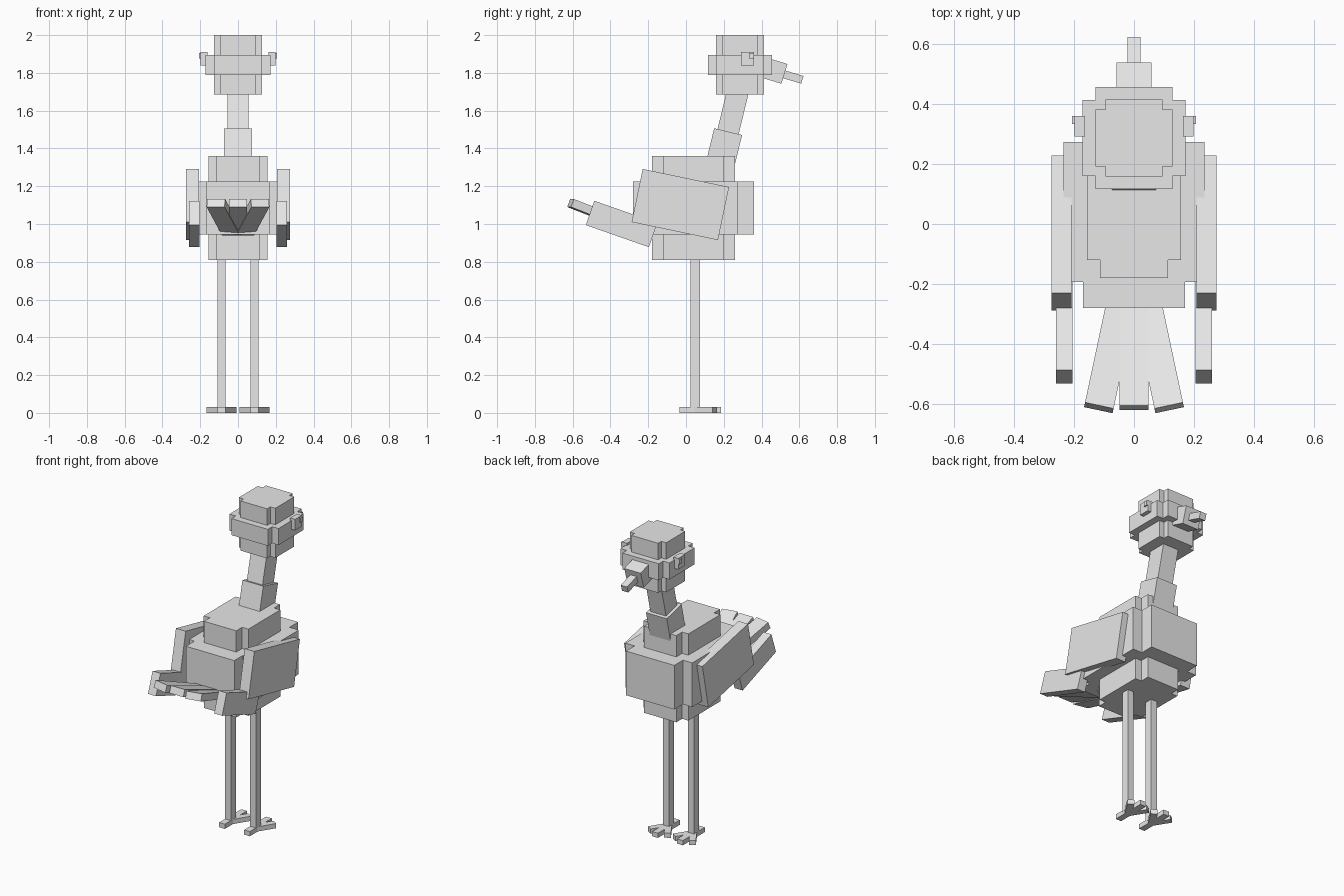
import bpy, bmesh
from math import radians, sin, cos
from mathutils import Matrix, Vector, Euler

cube = bpy.data.objects.get("Cube")
if cube:
    bpy.data.objects.remove(cube, do_unlink=True)

# Single flat material
grey = bpy.data.materials.new("light grey")
grey.use_nodes = True
colour = (0.8, 0.8, 0.8, 1)
grey.diffuse_color = colour
grey.node_tree.nodes["Principled BSDF"].inputs["Base Color"].default_value = colour


def finish(name, bm):
    bmesh.ops.recalc_face_normals(bm, faces=bm.faces[:])
    mesh = bpy.data.meshes.new(name)
    bm.to_mesh(mesh)
    bm.free()
    mesh.materials.append(grey)
    obj = bpy.data.objects.new(name, mesh)
    bpy.context.collection.objects.link(obj)
    return obj


def box(name, size, centre, tilt=0, fan=0):
    """Box tilted about x, then fanned about z (degrees)."""
    bm = bmesh.new()
    bmesh.ops.create_cube(bm, size=1, matrix=Matrix.Diagonal((*size, 1)))
    obj = finish(name, bm)
    obj.location = centre
    obj.rotation_euler = (radians(tilt), 0, radians(fan))
    return obj


def box_from_end(name, size, end, tilt, fan=0, side=1, axis=1):
    """Box whose end face on one local axis is centred on a given point."""
    offset = Vector((0, 0, 0))
    offset[axis] = -side * size[axis] / 2
    offset.rotate(Euler((radians(tilt), 0, radians(fan))))
    return box(name, size, Vector(end) + offset, tilt, fan)


def notched_stack(name, y_mid, tiers):
    """Stack of prisms whose rectangular plans have notched corners."""
    bm = bmesh.new()
    for wide_x, slim_x, short_y, long_y, z0, z1 in tiers:
        quarter = [(wide_x, short_y), (slim_x, short_y), (slim_x, long_y)]
        plan = quarter + [(-x, y) for x, y in reversed(quarter)]
        plan += [(-x, -y) for x, y in plan]
        face = bm.faces.new([bm.verts.new((x, y + y_mid, z0)) for x, y in plan])
        top = bmesh.ops.extrude_face_region(bm, geom=[face], use_keep_orig=True)
        verts = [v for v in top["geom"] if isinstance(v, bmesh.types.BMVert)]
        bmesh.ops.translate(bm, verts=verts, vec=(0, 0, z1 - z0))
    return finish(name, bm)


# Body and head: wide middle tier between two smaller ones
notched_stack("body", 0.04, [
    (0.157, 0.113, 0.16, 0.219, 0.81, 0.945),
    (0.235, 0.17, 0.233, 0.32, 0.945, 1.225),
    (0.157, 0.113, 0.16, 0.219, 1.225, 1.36)])
notched_stack("head", 0.286, [
    (0.128, 0.094, 0.095, 0.128, 1.685, 1.79),
    (0.172, 0.128, 0.126, 0.17, 1.79, 1.895),
    (0.128, 0.094, 0.095, 0.128, 1.895, 2.0)])

# Neck, leaning forward
joint = (0, 0.223, 1.489)
box_from_end("lower_neck", (0.146, 0.152, 0.25), joint, -13.6, axis=2)
box_from_end("upper_neck", (0.11, 0.115, 0.26), joint, -13.6, side=-1, axis=2)

# Beak
box_from_end("beak_base", (0.115, 0.18, 0.109), (0, 0.521, 1.795), -17)
box_from_end("beak_tip", (0.044, 0.15, 0.042), (0, 0.616, 1.763), -17)

# Paired parts
for label, s in (("left", 1), ("right", -1)):
    box(label + "_eye", (0.035, 0.068, 0.07), (s * 0.18, 0.325, 1.875))
    box(label + "_pupil", (0.02, 0.026, 0.03), (s * 0.196, 0.346, 1.89))
    box(label + "_wing", (0.068, 0.467, 0.287), (s * 0.241, -0.03, 1.103), -11.8)
    box(label + "_wing_tip", (0.056, 0.354, 0.136), (s * 0.232, -0.341, 1.0), -19.3)
    box(label + "_leg", (0.042, 0.05, 0.81), (s * 0.0875, 0.05, 0.425))

    # Foot: long middle toe with heel, and two splayed toes
    box(label + "_middle_toe", (0.04, 0.22, 0.03), (s * 0.0875, 0.075, 0.015))
    for toe, t in (("outer", s), ("inner", -s)):
        angle = radians(32)
        end = (s * 0.0875 + t * 0.12 * sin(angle), 0.05 + 0.12 * cos(angle), 0.015)
        box_from_end(f"{label}_{toe}_toe", (0.04, 0.12, 0.03), end, 0, -t * 32)

# Tail feathers, fanned and raised
for label, s in (("middle", 0), ("left", 1), ("right", -1)):
    box_from_end(label + "_tail_feather", (0.097, 0.42, 0.045),
                 (s * 0.117, -0.611, 1.111), -21, s * 12, side=-1)
